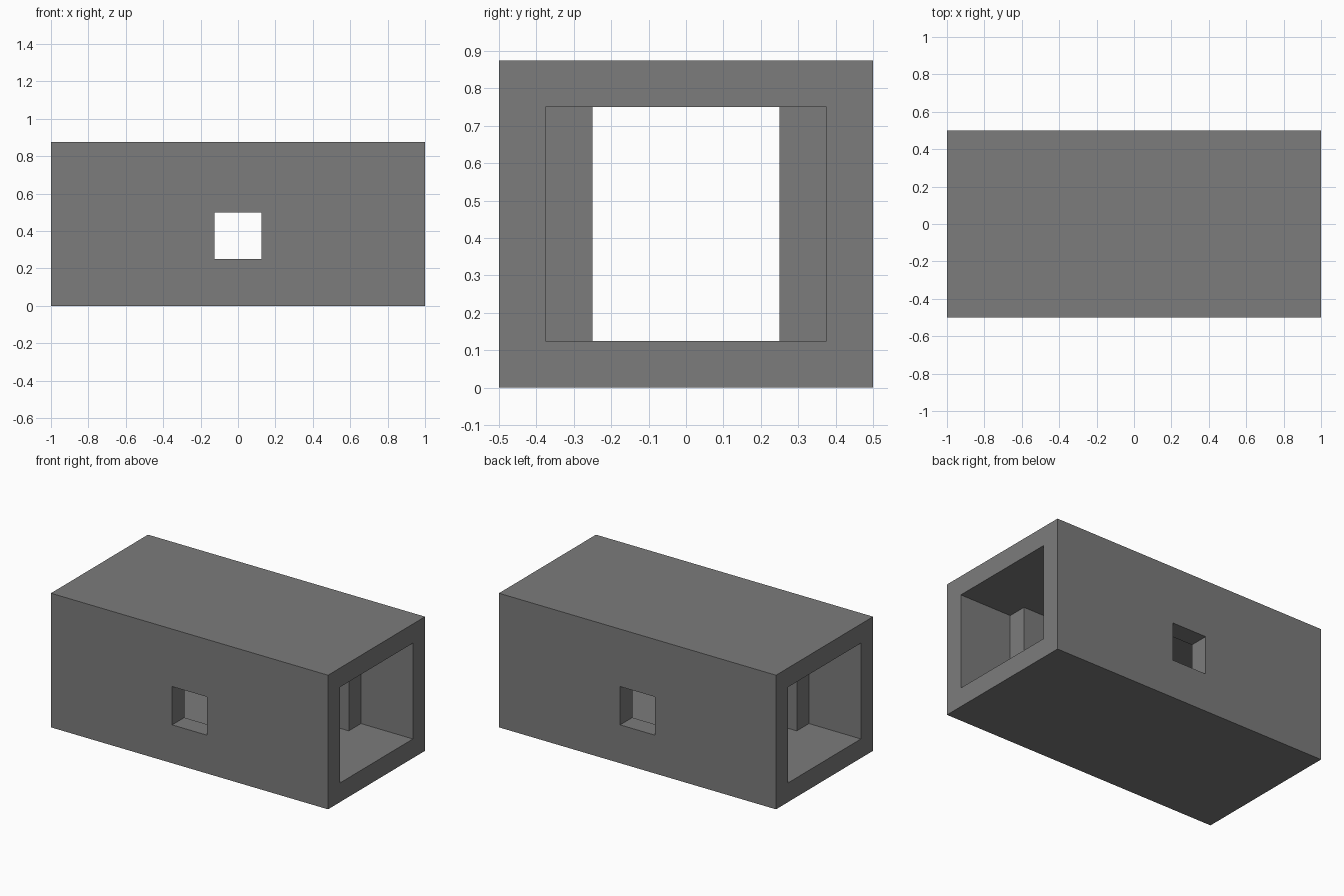
import bpy
import bmesh

default = bpy.data.objects.get("Cube")
if default:
    bpy.data.objects.remove(default, do_unlink=True)

# One grey for the whole shell
grey = bpy.data.materials.new("stone_grey")
grey.use_nodes = True
colour = (0.2, 0.2, 0.2, 1)
grey.diffuse_color = colour
grey.node_tree.nodes["Principled BSDF"].inputs["Base Color"].default_value = colour


def box(name, low, high):
    """Box between two opposite corners."""
    mesh = bpy.data.meshes.new(name)
    bm = bmesh.new()
    bmesh.ops.create_cube(bm, size=1)
    for v in bm.verts:
        v.co = [a + (c + 0.5) * (b - a) for a, b, c in zip(low, high, v.co)]
    bm.to_mesh(mesh)
    bm.free()
    mesh.materials.append(grey)
    obj = bpy.data.objects.new(name, mesh)
    bpy.context.collection.objects.link(obj)
    return obj


def combine(target, tool, operation):
    """Apply a boolean, then drop the helper."""
    mod = target.modifiers.new(operation, "BOOLEAN")
    mod.operation = operation
    mod.solver = "EXACT"
    mod.object = tool
    bpy.context.view_layer.objects.active = target
    bpy.ops.object.modifier_apply(modifier=mod.name)
    bpy.data.objects.remove(tool, do_unlink=True)


# Outer block, hollowed lengthwise, with a window through both long walls
shell = box("tunnel_shell", (-1, -0.5, 0), (1, 0.5, 0.875))
combine(shell, box("passage_cutter", (-1.1, -0.375, 0.125), (1.1, 0.375, 0.75)), "DIFFERENCE")
combine(shell, box("window_cutter", (-0.125, -0.6, 0.25), (0.125, 0.6, 0.5)), "DIFFERENCE")

# Four wall piers standing between floor and ceiling, sunk into the shell
for x in (-0.5, 0.5):
    for side in (-1, 1):
        y = sorted((side * 0.25, side * 0.44))
        pier = box("pier", (x - 0.125, y[0], 0.06), (x + 0.125, y[1], 0.81))
        combine(shell, pier, "UNION")
